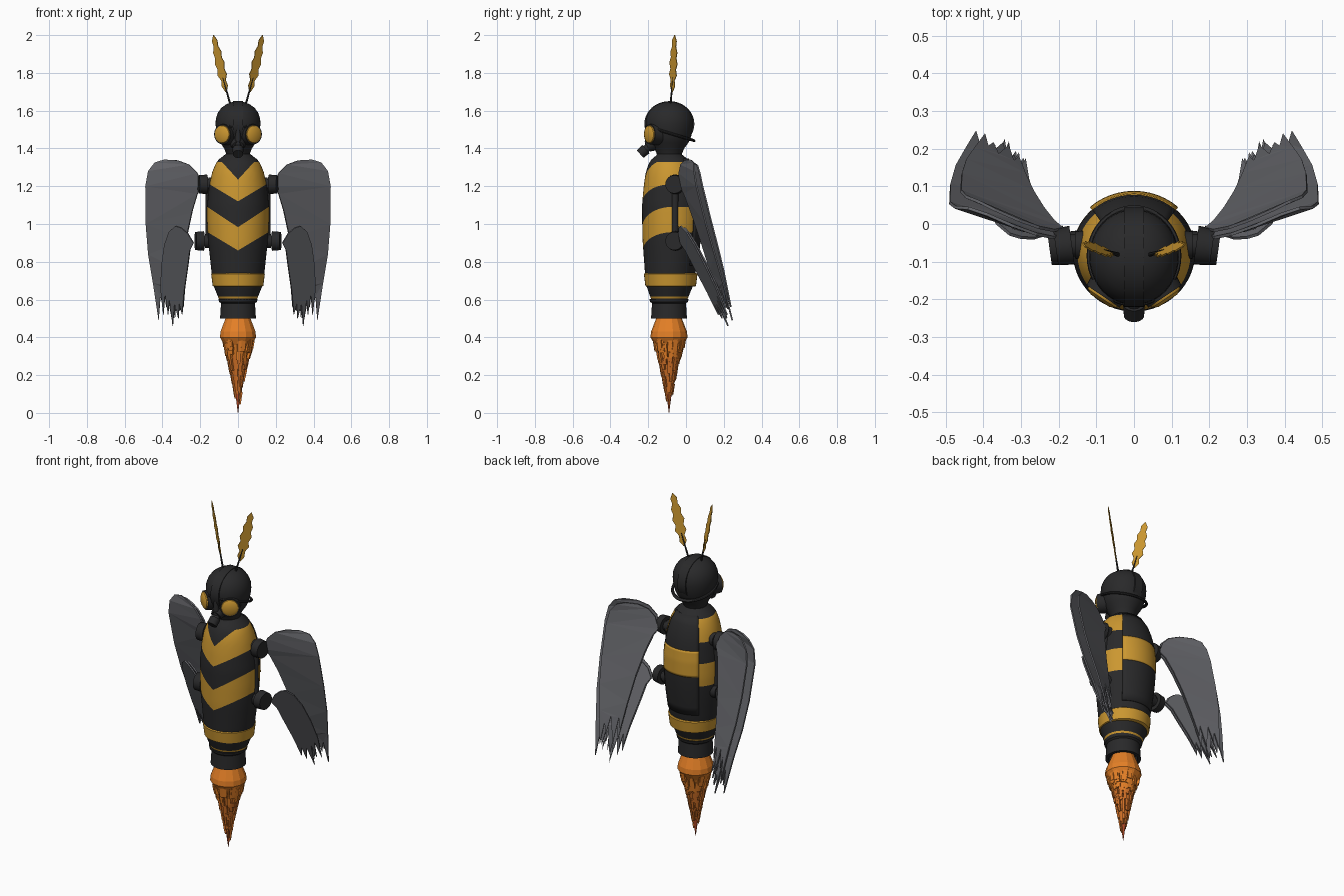
import bpy, bmesh, math, random
from mathutils import Vector, Matrix
from mathutils.geometry import tessellate_polygon

random.seed(4)
if "Cube" in bpy.data.objects:
    bpy.data.objects.remove(bpy.data.objects["Cube"])


def material(name, *rgb):
    m = bpy.data.materials.new(name)
    m.use_nodes = True
    m.diffuse_color = (*rgb, 1)
    bsdf = m.node_tree.nodes["Principled BSDF"]
    bsdf.inputs["Base Color"].default_value = (*rgb, 1)
    bsdf.inputs["Roughness"].default_value = 0.7
    return m


black = material("charcoal black", .022, .022, .023)
yellow = material("honey yellow", .6, .31, .03)
grey = material("wing grey", .125, .127, .14)
orange = material("flame orange", .78, .215, .02)
amber = material("flame amber", .64, .165, .02)
red = material("flame red", .45, .07, .02)
smooth = []


def finish(name, bm, mats, is_smooth=True):
    bmesh.ops.recalc_face_normals(bm, faces=bm.faces)
    mesh = bpy.data.meshes.new(name)
    bm.to_mesh(mesh)
    bm.free()
    for m in mats:
        mesh.materials.append(m)
    ob = bpy.data.objects.new(name, mesh)
    bpy.context.collection.objects.link(ob)
    if is_smooth:
        smooth.append(ob)
    return ob


def thicken(ob, thickness):
    s = ob.modifiers.new("thickness", 'SOLIDIFY')
    s.thickness, s.offset = thickness, 0


def interp(table, z):
    for (z0, r0), (z1, r1) in zip(table, table[1:]):
        if z <= z1:
            t = max(0, (z - z0) / (z1 - z0))
            return r0 + (r1 - r0) * t
    return table[-1][1]


def grid(name, point, rows, cols, closed, mats, rule=lambda i: 0, is_smooth=True, caps=True):
    bm = bmesh.new()
    v = [[bm.verts.new(point(i, j)) for j in range(cols)] for i in range(rows)]
    for i in range(rows - 1):
        for j in range(cols if closed else cols - 1):
            k = (j + 1) % cols
            bm.faces.new((v[i][j], v[i][k], v[i + 1][k], v[i + 1][j])).material_index = rule(i)
    if closed and caps:
        bm.faces.new(v[0]).material_index = rule(0)
        bm.faces.new(v[-1]).material_index = rule(rows - 2)
    return finish(name, bm, mats, is_smooth)


def lathe(name, profile, cy, mats, seg=40, depth=1, rule=lambda i: 0, is_smooth=True):
    def point(i, j):
        z, r = profile[i]
        a = math.tau * j / seg
        return r * math.sin(a), cy - r * depth * math.cos(a), z
    return grid(name, point, len(profile), seg, True, mats, rule, is_smooth)


def rod(name, p0, p1, r0, r1, mat, seg=24):
    p0, p1 = Vector(p0), Vector(p1)
    d = p1 - p0
    bm = bmesh.new()
    bmesh.ops.create_cone(bm, cap_ends=True, segments=seg, radius1=r0, radius2=r1, depth=d.length,
                          matrix=Matrix.Translation((p0 + p1) / 2) @ d.to_track_quat('Z', 'Y').to_matrix().to_4x4())
    return finish(name, bm, [mat])


# Striped body: chevrons rise from the front middle to the sides, then run level round the back
shape = [(.6, .1), (.62, .108), (.67, .128), (.735, .139), (.8, .146), (.9, .157), (1, .163), (1.1, .163),
         (1.2, .153), (1.27, .138), (1.32, .118), (1.35, .095), (1.37, .065)]
middle = [(.5, -.09), (.75, -.08), (1, -.072), (1.2, -.074), (1.37, -.085)]
bands = [(.6, 0, 0), (.606, 0, 1), (.616, 0, 0), (.67, 0, 1), (.735, 0, 0), (.86, .6, 1), (.983, .66, 0),
         (1.12, .6, 1), (1.235, 1.1, 0), (1.37, 0, 0)]
levels = []
for (z0, s0, c), (z1, s1, _) in zip(bands, bands[1:]):
    levels += [(z0 + (z1 - z0) * k / 5, s0 + (s1 - s0) * k / 5, c) for k in range(5)]
levels.append(bands[-1])


def on_body(a, z, lift=0):
    r = interp(shape, z) + lift
    depth = .98 if math.cos(a) > 0 else .93
    return r * math.sin(a), interp(middle, z) - r * math.cos(a) * depth, z


def body_point(i, j):
    a = math.tau * j / 64
    z0, slope, _ = levels[i]
    across = abs(math.sin(a)) if math.cos(a) > 0 else 1
    z = z0
    for _ in range(4):
        z = min(z0 + slope * across * interp(shape, z), max(z0, 1.317 + z0 * .01))
    return on_body(a, z)


grid("striped_body", body_point, len(levels), 64, True, [black, yellow], lambda i: levels[i][2])
lathe("band_rim", [(.668, .125), (.672, .134), (.735, .142), (.74, .136)], -.081, [yellow])


# Back panel with one yellow block
def plate(name, half, z0, z1, lift, mat):
    def point(i, j):
        return on_body(math.pi + math.radians(half * (j / 6 - 1)), z0 + (z1 - z0) * i / 12, lift)
    thicken(grid(name, point, 13, 13, False, [mat]), .006)


plate("back_panel", 43, .78, 1.345, .003, black)
plate("back_block", 43, 1.015, 1.165, .006, yellow)

# Thruster nozzle and flame
lathe("nozzle", [(.53, .07), (.5, .078), (.5, .095), (.58, .09), (.588, .1), (.603, .104)], -.09, [black])
flame = [(0, .001), (.1, .014), (.2, .033), (.3, .054), (.36, .074), (.4, .098), (.43, .095), (.52, .06)]
heat = [red, amber, orange]


def heat_index(z):
    return 0 if z < .07 else 1 if z < .3 else 2


lathe("flame_core", flame, -.09, heat, 14, rule=lambda i: heat_index((flame[i][0] + flame[i + 1][0]) / 2),
      is_smooth=False)
bm = bmesh.new()
for n in range(110):
    z = .06 + .31 * math.sqrt(random.random())
    r, tall = interp(flame, z), random.uniform(.03, .07)
    m = (Matrix.Translation((0, -.09, z)) @ Matrix.Rotation(random.uniform(0, math.tau), 4, 'Z')
         @ Matrix.Translation((r, 0, 0)) @ Matrix.Rotation(.16, 4, 'Y'))
    made = bmesh.ops.create_cube(bm, size=1, matrix=m @ Matrix.Diagonal((.016, .25 * r + .004, tall, 1)))
    for f in {f for v in made["verts"] for f in v.link_faces}:
        f.material_index = heat_index(z)
finish("flame_shards", bm, heat, False)

# Head with helmet crest and brim
lathe("head", [(1.33, .08), (1.37, .062), (1.4, .073), (1.43, .094), (1.46, .107), (1.5, .116), (1.53, .119),
               (1.56, .117), (1.59, .106), (1.615, .088), (1.635, .06), (1.646, .03), (1.649, .004)],
      -.088, [black], depth=1.07)
crest = rod("helmet_crest", (-.026, 0, 0), (.026, 0, 0), .126, .126, black, 48)
crest.scale, crest.location = (1, 1.05, .955), (0, -.088, 1.53)


def brim_point(i, j):
    a, b = math.tau * i / 48, math.tau * j / 8
    r = .118 + .008 * math.cos(b)
    y = r * 1.07 * math.cos(a)
    return r * math.sin(a), -.085 + y, 1.48 - .3 * y + .008 * math.sin(b)


grid("helmet_brim", brim_point, 49, 8, True, [black], caps=False)

# Breathing mask
rod("mask_base", (0, -.15, 1.44), (0, -.205, 1.41), .05, .03, black)
rod("mask_tube", (0, -.18, 1.425), (0, -.225, 1.385), .021, .021, black)
rod("mask_filter", (0, -.212, 1.397), (0, -.243, 1.37), .029, .027, black)
rod("mask_ridge", (0, -.2, 1.42), (0, -.205, 1.5), .018, .012, black)

# Paired parts: goggles, antennae, wing joints and wings
upper = [(.19, 1.2), (.215, 1.27), (.26, 1.315), (.32, 1.337), (.39, 1.34), (.44, 1.325), (.475, 1.28), (.49, 1.2),
         (.488, 1), (.475, .84), (.45, .69), (.42, .49), (.41, .62), (.395, .55), (.38, .66), (.35, .5), (.335, .66),
         (.32, .58), (.3, .75), (.275, .92), (.245, 1.06), (.215, 1.16)]
lower = [(.235, .9), (.265, .95), (.3, .98), (.33, .99), (.365, .96), (.39, .89), (.405, .78), (.41, .66), (.395, .52),
         (.385, .63), (.37, .52), (.362, .6), (.345, .46), (.335, .58), (.315, .5), (.31, .58), (.295, .52),
         (.285, .64), (.265, .78), (.255, .86)]


def upper_depth(x, z):
    return -.06 + .45 * (x - .2) + .245 * (1.34 - z) - 6 * max(0, x - .4) ** 2


def lower_depth(x, z):
    return -.045 + .45 * (x - .25) + .46 * (.95 - z)


def wing(name, outline, side, depth_at, scale, back):
    root = Vector(outline[0])
    points = [root + (Vector(p) - root) * scale for p in outline]
    bm = bmesh.new()
    verts = [bm.verts.new((side * x, depth_at(x, z) + back, z)) for x, z in points]
    for tri in tessellate_polygon([[p.to_3d() for p in points]]):
        bm.faces.new([verts[k] for k in tri])
    thicken(finish(name, bm, [grey], False), .008)


for side, label in ((1, "left_"), (-1, "right_")):
    aim = Vector((side * .56, -.83, 0))
    eye = Vector((side * .08, -.189, 1.475))
    rod(label + "goggle_rim", eye - aim * .06, eye + aim * .004, .06, .053, black, 32)
    rod(label + "goggle_lens", eye, eye + aim * .01, .048, .045, yellow, 32)
    rod(label + "goggle_glass", eye + aim * .01, eye + aim * .018, .045, .03, yellow, 32)

    base, tip = Vector((side * .063, -.073, 1.7)), Vector((side * .13, -.06, 2))
    rod(label + "antenna_stalk", (side * .04, -.082, 1.63), base.lerp(tip, .25), .006, .003, black, 8)
    across = Vector((side * .75, .62, -.15)).normalized()
    widths = [.004, .022, .016, .034, .024, .036, .024, .03, .016, .02, .001]
    bm = bmesh.new()
    rows = []
    for i, w in enumerate(widths):
        c = base.lerp(tip, i / (len(widths) - 1))
        rows.append([bm.verts.new(c + across * w * k) for k in (-.9, 0, .9)])
    for a, b in zip(rows, rows[1:]):
        for k in (0, 1):
            bm.faces.new((a[k], a[k + 1], b[k + 1], b[k]))
    thicken(finish(label + "antenna_leaf", bm, [yellow], False), .004)

    for name, x, z in (("upper", .135, 1.21), ("lower", .152, .91)):
        y = -.056
        rod(label + name + "_joint_base", (side * (x - .03), y, z), (side * (x + .022), y, z), .042, .036, black)
        rod(label + name + "_joint_neck", (side * x, y, z), (side * (x + .05), y, z), .03, .03, black)
        rod(label + name + "_joint_cap", (side * (x + .03), y, z), (side * (x + .073), y - .006, z), .052, .048, black)
    rod(label + "side_rail", (side * .156, -.058, .88), (side * .152, -.058, 1.23), .018, .018, black, 12)

    for layer, scale, back in (("", 1, 0), ("_covert", .9, .018)):
        wing(label + "upper_wing" + layer, upper, side, upper_depth, scale, back)
        wing(label + "lower_wing" + layer, lower, side, lower_depth, scale, back)

# Soft shading with crisp edges
bpy.ops.object.select_all(action='DESELECT')
for ob in smooth:
    ob.select_set(True)
bpy.context.view_layer.objects.active = smooth[0]
bpy.ops.object.shade_smooth_by_angle(angle=math.radians(35))
